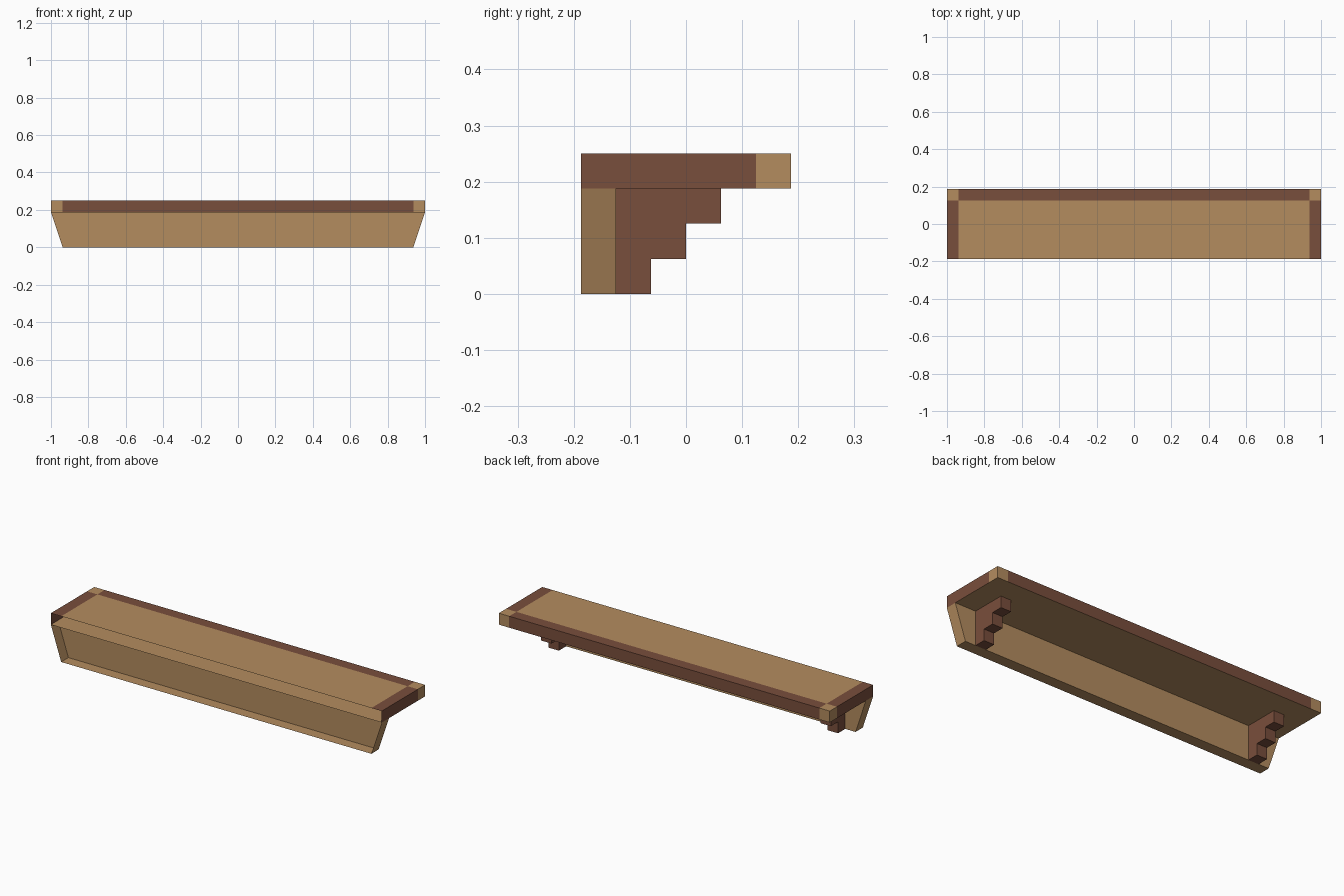
import bpy, bmesh
from mathutils import Vector

if "Cube" in bpy.data.objects:
    bpy.data.objects.remove(bpy.data.objects["Cube"])

P = 0.0625  # module size


def srgb(r, g, b):
    lin = lambda c: c / 12.92 if c <= 0.04045 else ((c + 0.055) / 1.055) ** 2.4
    return (lin(r / 255), lin(g / 255), lin(b / 255), 1)


def material(name, rgb):
    m = bpy.data.materials.new(name)
    m.diffuse_color = srgb(*rgb)
    m.use_nodes = True
    m.node_tree.nodes["Principled BSDF"].inputs["Base Color"].default_value = m.diffuse_color
    return m


TAN = material("tan wood", (180, 140, 95))
DARK = material("dark brown wood", (121, 78, 60))


def box(lo, hi):
    bm = bmesh.new()
    bmesh.ops.create_cube(bm, size=1)
    lo, hi = Vector(lo), Vector(hi)
    for v in bm.verts:
        v.co = Vector([lo[i] + (v.co[i] + 0.5) * (hi[i] - lo[i]) for i in range(3)])
    return bm


def remove_facing(bm, *dirs):
    """Leave the shell open on the sides that face the given directions."""
    bm.normal_update()
    gone = [f for f in bm.faces if any(f.normal.dot(Vector(d)) > 0.99 for d in dirs)]
    bmesh.ops.delete(bm, geom=gone, context='FACES')


def finish(bm, name, mats):
    me = bpy.data.meshes.new(name)
    bm.to_mesh(me)
    bm.free()
    for m in mats:
        me.materials.append(m)
    ob = bpy.data.objects.new(name, me)
    bpy.context.collection.objects.link(ob)
    return ob


# Shelf board: open at the wall side, dark rim with tan back corners
bm = box((-1, -3 * P, 3 * P), (1, 3 * P, 4 * P))
for co, no in (((-1 + P, 0, 0), (1, 0, 0)), ((1 - P, 0, 0), (1, 0, 0)), ((0, 2 * P, 0), (0, 1, 0))):
    bmesh.ops.bisect_plane(bm, geom=bm.verts[:] + bm.edges[:] + bm.faces[:],
                           plane_co=co, plane_no=no)
remove_facing(bm, (0, -1, 0))
for f in bm.faces:
    c = f.calc_center_median()
    at_end, at_edge = abs(c.x) > 1 - P, c.y > 2 * P
    f.material_index = int(f.normal.z > -0.5 and at_end != at_edge)
finish(bm, "shelf_board", [TAN, DARK])

# Wall rail: tapers toward the bottom, open at the wall side and under the board
bm = box((-1, -3 * P, 0), (1, -2 * P, 3 * P))
for v in bm.verts:
    if v.co.z < P:
        v.co.x *= 1 - P
remove_facing(bm, (0, -1, 0), (0, 0, 1))
finish(bm, "wall_rail", [TAN])

# Stepped brackets, one near each end
profile = [(-2, 0), (-1, 0), (-1, 1), (0, 1), (0, 2), (1, 2), (1, 3), (-2, 3)]
for side, x in (("right", 13 * P), ("left", -14 * P)):
    bm = bmesh.new()
    face = bm.faces.new([bm.verts.new((x, y * P, z * P)) for y, z in profile])
    ext = bmesh.ops.extrude_face_region(bm, geom=[face], use_keep_orig=True)
    bmesh.ops.translate(bm, vec=(P, 0, 0),
                        verts=[g for g in ext["geom"] if isinstance(g, bmesh.types.BMVert)])
    bmesh.ops.recalc_face_normals(bm, faces=bm.faces[:])
    remove_facing(bm, (0, -1, 0), (0, 0, 1))
    finish(bm, side + "_bracket", [DARK])
